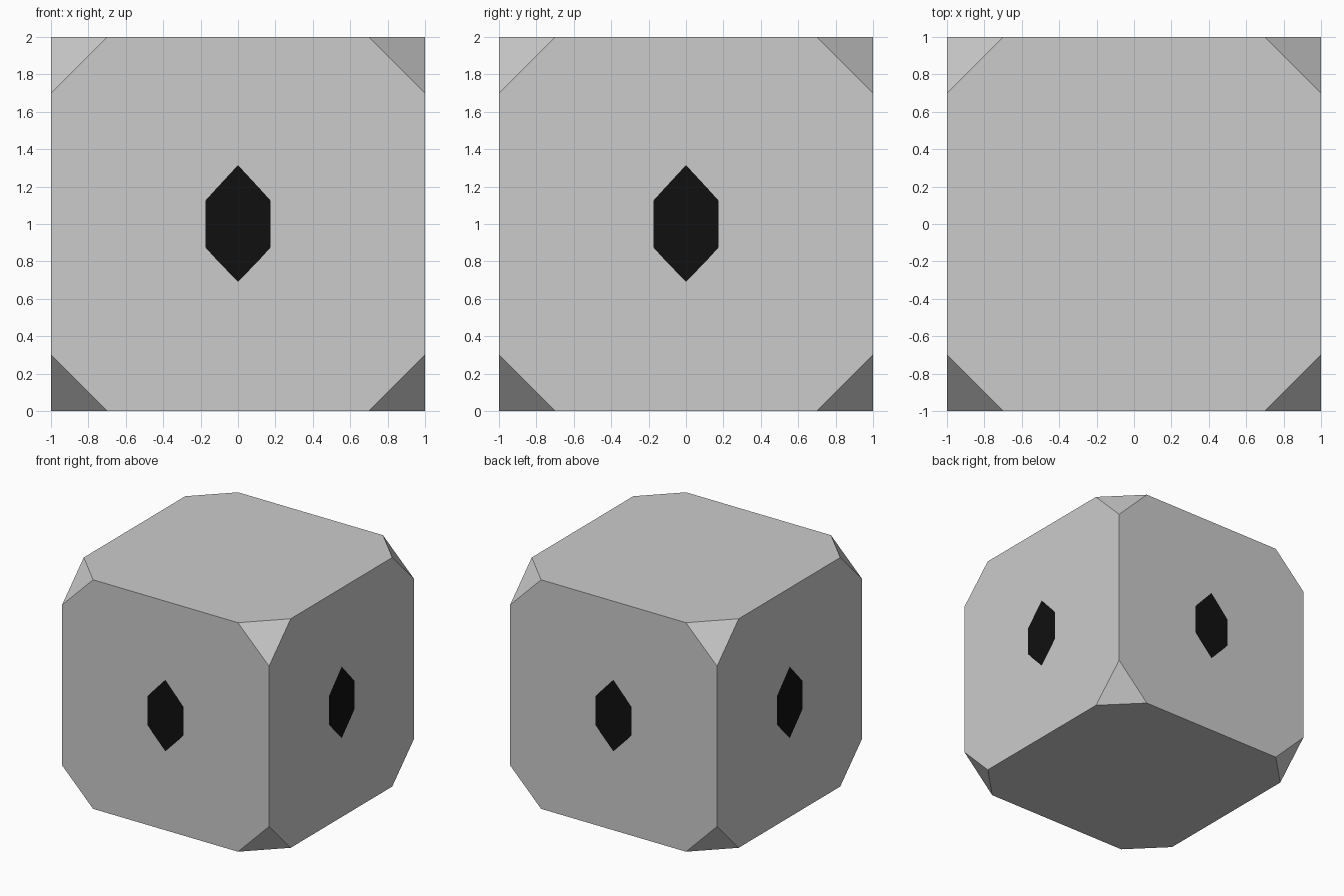
import bpy, bmesh
from math import pi
from mathutils import Matrix, Vector

if "Cube" in bpy.data.objects:
    bpy.data.objects.remove(bpy.data.objects["Cube"])


def grey(name, v):
    m = bpy.data.materials.new(name)
    m.diffuse_color = (v, v, v, 1)
    m.use_nodes = True
    m.node_tree.nodes["Principled BSDF"].inputs["Base Color"].default_value = m.diffuse_color
    return m


def add_object(name, bm, mats):
    me = bpy.data.meshes.new(name)
    bm.to_mesh(me)
    bm.free()
    for m in mats:
        me.materials.append(m)
    ob = bpy.data.objects.new(name, me)
    bpy.context.collection.objects.link(ob)
    return ob


shell = grey("shell_grey", 0.8)
panel = grey("panel_grey", 0.68)
black = grey("slot_black", 0.005)

# Cube body with cut-off corners
bm = bmesh.new()
bmesh.ops.create_cube(bm, size=2, matrix=Matrix.Translation((0, 0, 1)))
bmesh.ops.bevel(bm, geom=bm.verts[:], offset=0.3, offset_type='OFFSET',
                segments=1, profile=0.5, affect='VERTICES')
bm.normal_update()

# Flush darker panel on each of the four sides
sides = [f for f in bm.faces if max(abs(f.normal.x), abs(f.normal.y)) > 0.9]
for f in sides:
    centre = f.calc_center_median()
    outer = [v.co.copy() for v in f.verts]
    bmesh.ops.inset_individual(bm, faces=[f], thickness=0.05)
    for v in f.verts:
        corner = min(outer, key=lambda c: (c - v.co).length)
        v.co = centre + (corner - centre) * 0.805
    f.material_index = 1
add_object("body", bm, [shell, panel])

# Black pointed slot in the middle of each side panel
half = [(0, -0.31), (0.12, -0.185), (0.174, -0.125),
        (0.174, 0.125), (0.12, 0.185), (0, 0.315)]
outline = half + [(-x, z) for x, z in reversed(half[1:-1])]
for i, side in enumerate(("front", "right", "back", "left")):
    bm = bmesh.new()
    turn = Matrix.Rotation(i * pi / 2, 4, 'Z')
    bm.faces.new([bm.verts.new(turn @ Vector((x, -1.002, 1 + z)))
                  for x, z in outline])
    add_object("slot_" + side, bm, [black])
